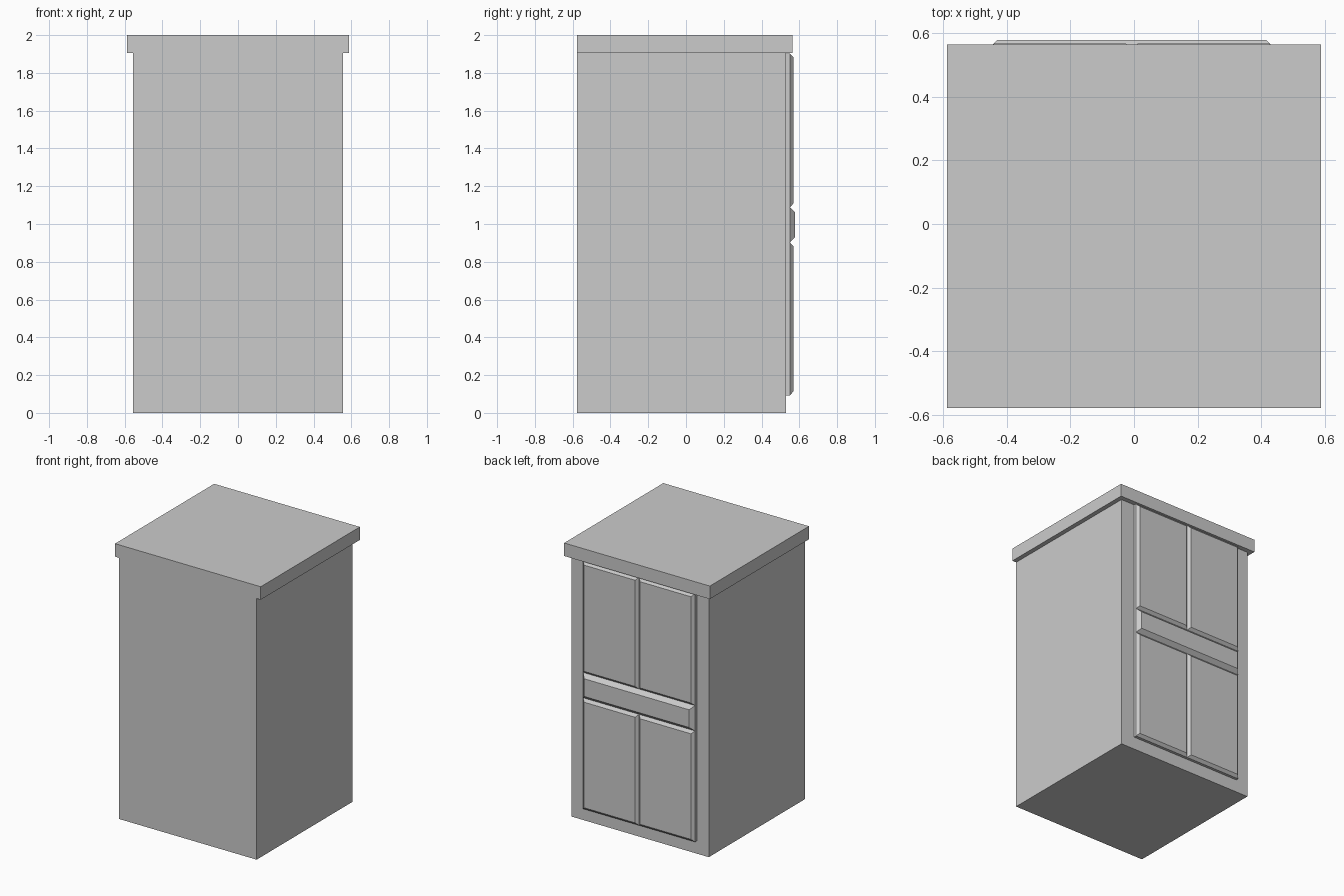
import bpy, bmesh

if "Cube" in bpy.data.objects:
    bpy.data.objects.remove(bpy.data.objects["Cube"])

def make_mesh(name, bm):
    bmesh.ops.recalc_face_normals(bm, faces=bm.faces)
    mesh = bpy.data.meshes.new(name)
    bm.to_mesh(mesh)
    bm.free()
    obj = bpy.data.objects.new(name, mesh)
    bpy.context.collection.objects.link(obj)
    return obj

def box(name, x, y, z):
    bm = bmesh.new()
    bmesh.ops.create_cube(bm, size=1)
    for v in bm.verts:
        v.co = [(a + b) / 2 + c * (b - a) for (a, b), c in zip((x, y, z), v.co)]
    return make_mesh(name, bm)

def raised_panel(name, x, z, depth, chamfer):
    """Slab standing on the back wall, with a chamfered outer rim."""
    bm = bmesh.new()
    rings = []
    for y, inset in ((0.53, 0), (0.55, 0), (depth, chamfer)):
        x0, x1, z0, z1 = x[0] + inset, x[1] - inset, z[0] + inset, z[1] - inset
        rings.append([bm.verts.new(p) for p in
                      ((x0, y, z0), (x1, y, z0), (x1, y, z1), (x0, y, z1))])
    bm.faces.new(rings[0])
    bm.faces.new(rings[-1])
    for a, b in zip(rings, rings[1:]):
        for i in range(4):
            j = (i + 1) % 4
            bm.faces.new((a[i], a[j], b[j], b[i]))
    return make_mesh(name, bm)

# Cabinet body and overhanging top
box("cabinet_body", (-0.555, 0.555), (-0.578, 0.53), (0, 1.905))
box("cabinet_top", (-0.588, 0.588), (-0.578, 0.565), (1.905, 2.0))

# Two pairs of doors on the back face
left, middle, right = -0.458, -0.007, 0.445
for level, z in (("lower", (0.093, 0.903)), ("upper", (1.088, 1.903))):
    for side, x in (("left", (left, middle)), ("right", (middle, right))):
        raised_panel(f"{level}_{side}_door", x, z, 0.568, 0.02)

# Drawer between the doors
raised_panel("drawer_front", (left, right), (0.903, 1.088), 0.578, 0.028)
